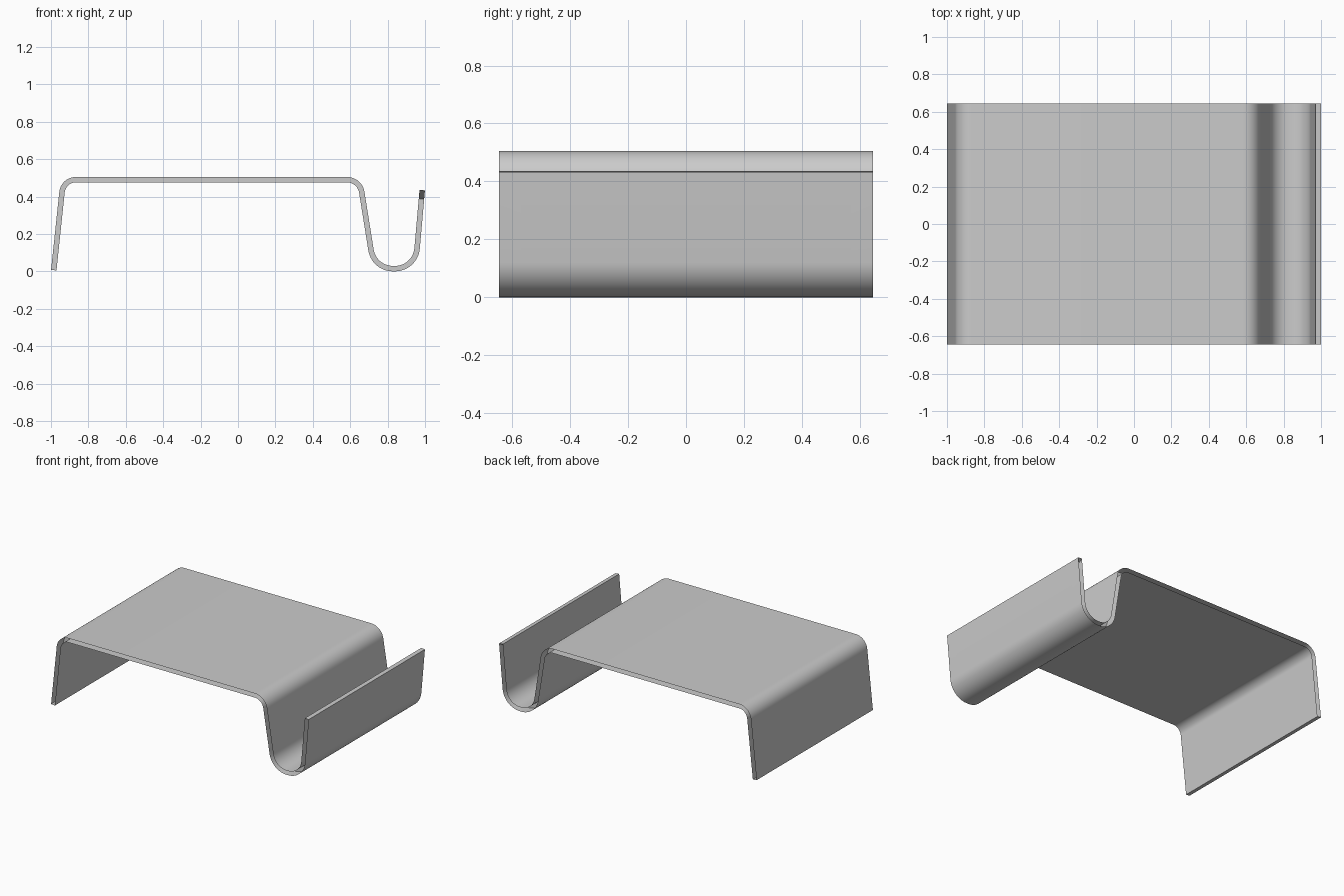
import bpy, bmesh, math
from mathutils import Vector

cube = bpy.data.objects.get("Cube")
if cube:
    bpy.data.objects.remove(cube, do_unlink=True)

THICK, HALF_DEPTH = 0.029, 0.645
LIP_DROP, LIP_RUN, LIP_STEPS = 0.047, 0.075, 10

grey = bpy.data.materials.new("light_grey")
grey.use_nodes = True
colour = (0.6, 0.6, 0.6, 1)
grey.diffuse_color = colour
grey.node_tree.nodes["Principled BSDF"].inputs["Base Color"].default_value = colour


def fillet(a, corner, b, radius, steps=14):
    """Points of an arc that rounds the corner between a and b."""
    u, v = (a - corner).normalized(), (b - corner).normalized()
    half = u.angle(v) / 2
    centre = corner + (u + v).normalized() * (radius / math.sin(half))
    reach = radius / math.tan(half)
    start, end = corner + u * reach - centre, corner + v * reach - centre
    sweep = start.angle(end)
    return [centre + (start * math.sin(sweep * (1 - i / steps))
                      + end * math.sin(sweep * i / steps)) / math.sin(sweep)
            for i in range(steps + 1)]


# Centre line of the bent sheet: short leg, flat top, trough, lip
corners = [Vector(p) for p in ((-0.985, 0.006), (-0.934, 0.49), (0.651, 0.49),
                               (0.727, 0.0145), (0.948, 0.0145), (0.985, 0.434))]
radii = [0.075, 0.08, 0.118, 0.118]
path = [corners[0]]
for i, r in enumerate(radii):
    path += fillet(corners[i], corners[i + 1], corners[i + 2], r)
path.append(corners[-1])

# Sideways offset at each point gives both faces of the sheet
offsets = []
for i, p in enumerate(path):
    before = (p - path[i - 1]).normalized() if i else Vector((0, 0))
    after = (path[i + 1] - p).normalized() if i < len(path) - 1 else Vector((0, 0))
    t = (before + after).normalized()
    offsets.append(Vector((-t.y, t.x)) * THICK / 2)
lip_dir = (path[-1] - path[-2]).normalized()

# Depth stations, closer together where the lip corners are rounded
half = []
for i in range(LIP_STEPS + 1):
    a = math.pi / 2 * i / LIP_STEPS
    half.append((HALF_DEPTH - LIP_RUN * (1 - math.sin(a)), LIP_DROP * (1 - math.cos(math.pi / 2 - a))))
stations = [(-y, d) for y, d in half] + [(y, d) for y, d in reversed(half)]

bm = bmesh.new()
rows = []
for y, drop in stations:
    pts = path[:-1] + [path[-1] - lip_dir * drop]
    rows.append([[bm.verts.new((p.x + s * o.x, y, p.y + s * o.y))
                  for p, o in zip(pts, offsets)] for s in (1, -1)])

# Sheet faces and the two end edges
for r0, r1 in zip(rows, rows[1:]):
    for s in (0, 1):
        for i in range(len(path) - 1):
            bm.faces.new((r0[s][i], r0[s][i + 1], r1[s][i + 1], r1[s][i]))
    for i in (0, -1):
        bm.faces.new((r0[0][i], r0[1][i], r1[1][i], r1[0][i]))
# Front and back edges
for top, under in (rows[0], rows[-1]):
    for i in range(len(path) - 1):
        bm.faces.new((top[i], top[i + 1], under[i + 1], under[i]))
bmesh.ops.recalc_face_normals(bm, faces=bm.faces)

mesh = bpy.data.meshes.new("bent_sheet_table")
bm.to_mesh(mesh)
bm.free()
mesh.materials.append(grey)
table = bpy.data.objects.new("bent_sheet_table", mesh)
bpy.context.collection.objects.link(table)
bpy.ops.object.select_all(action='DESELECT')
table.select_set(True)
bpy.context.view_layer.objects.active = table
bpy.ops.object.shade_smooth_by_angle(angle=math.radians(30))
